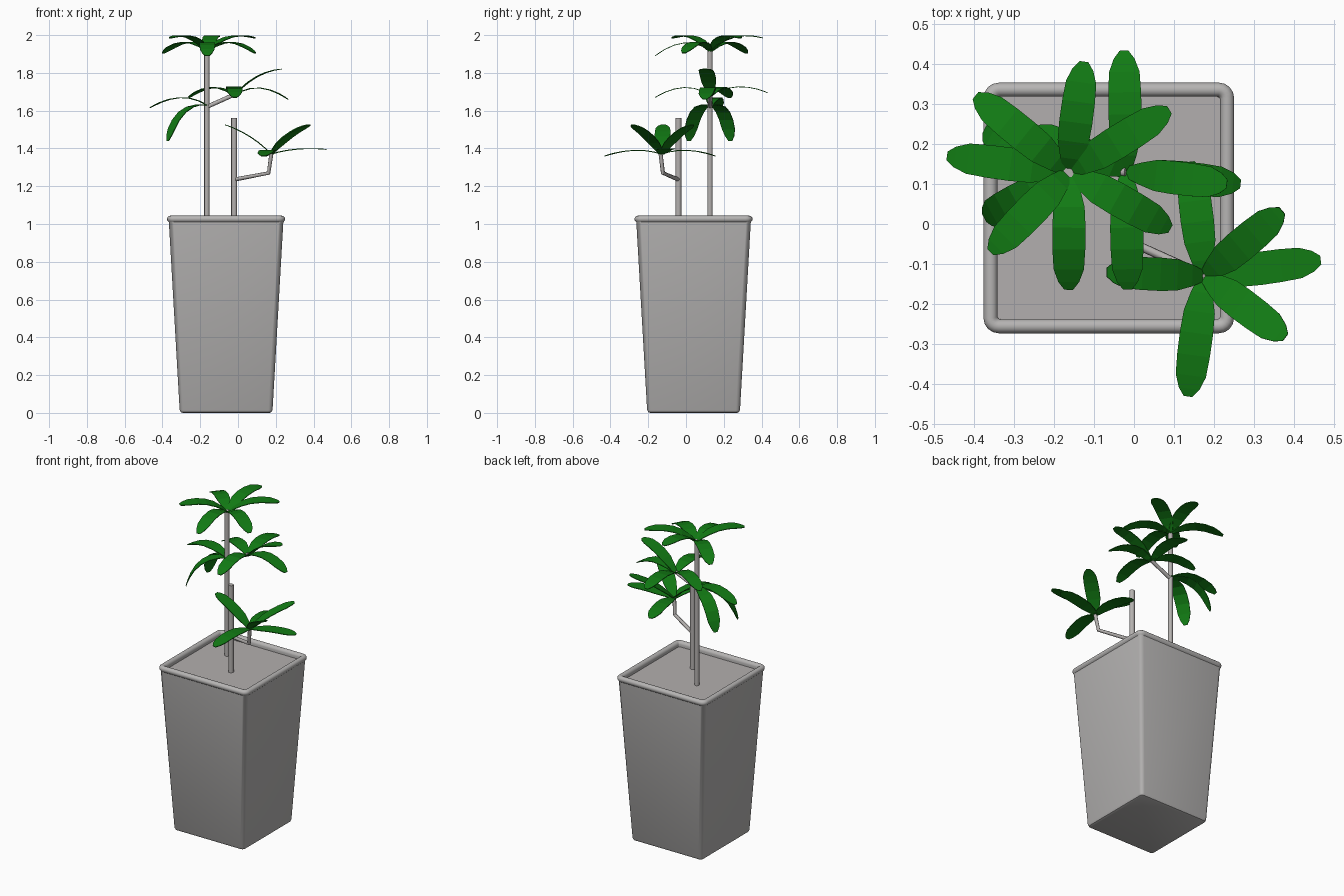
import bpy, bmesh, math
from mathutils import Vector

if "Cube" in bpy.data.objects:
    bpy.data.objects.remove(bpy.data.objects["Cube"])


def material(name, rgb):
    m = bpy.data.materials.new(name)
    m.diffuse_color = (*rgb, 1)
    m.use_nodes = True
    m.node_tree.nodes["Principled BSDF"].inputs["Base Color"].default_value = m.diffuse_color
    return m


GREY = material("pot grey", (0.47, 0.46, 0.455))
SOIL = material("soil grey", (0.45, 0.43, 0.425))
BARK = material("stem grey", (0.46, 0.44, 0.43))
GREEN = material("leaf green", (0.006, 0.2, 0.007))


def finish(bm, name, mats, smooth=None):
    bmesh.ops.recalc_face_normals(bm, faces=bm.faces)
    me = bpy.data.meshes.new(name)
    bm.to_mesh(me)
    bm.free()
    ob = bpy.data.objects.new(name, me)
    bpy.context.collection.objects.link(ob)
    for m in mats:
        me.materials.append(m)
    if smooth:
        bpy.ops.object.select_all(action='DESELECT')
        ob.select_set(True)
        bpy.context.view_layer.objects.active = ob
        bpy.ops.object.shade_smooth_by_angle(angle=math.radians(smooth))
    return ob


def bridge(bm, a, b):
    n = len(a)
    for i in range(n):
        bm.faces.new((a[i], a[(i + 1) % n], b[(i + 1) % n], b[i]))


# Pot: rounded squares lofted along a profile of (half width, height, corner radius)
CX, CY = -0.063, 0.04


def rounded_square(bm, half, z, r, steps=4):
    ring = []
    for q in range(4):
        mid = math.radians(45 + 90 * q)
        sx, sy = math.copysign(1, math.cos(mid)), math.copysign(1, math.sin(mid))
        for s in range(steps + 1):
            a = math.radians(90 * q + 90 * s / steps)
            ring.append(bm.verts.new((CX + sx * (half - r) + r * math.cos(a),
                                      CY + sy * (half - r) + r * math.sin(a), z)))
    return ring


profile = [(0.230, 0.0, 0.012), (0.240, 0.004, 0.018), (0.246, 0.016, 0.022), (0.303, 1.01, 0.025)]
for k in range(9):                                   # rolled rim
    a = math.radians(-50 + 230 * k / 8)
    h = 0.2955 + 0.0175 * math.cos(a)
    profile.append((h, 1.0265 + 0.0175 * math.sin(a), max(0.008, h - 0.275)))
profile.append((0.278, 1.012, 0.008))
bm = bmesh.new()
rings = [rounded_square(bm, *p) for p in profile]
for a, b in zip(rings, rings[1:]):
    bridge(bm, a, b)
bm.faces.new(rings[0])
bm.faces.new(rings[-1]).material_index = 1           # soil surface
finish(bm, "pot", [GREY, SOIL], 40)


# Stems and branches: round tubes along a few points
def tube(name, points, radius, sides=10):
    pts = [Vector(p) for p in points]
    bm = bmesh.new()
    rings = []
    for i, p in enumerate(pts):
        d = Vector((0, 0, 0))
        if i > 0:
            d += (p - pts[i - 1]).normalized()
        if i < len(pts) - 1:
            d += (pts[i + 1] - p).normalized()
        d.normalize()
        u = d.cross(Vector((0.1, 1, 0))).normalized()
        v = d.cross(u)
        rings.append([bm.verts.new(p + radius * (u * math.cos(t) + v * math.sin(t)))
                      for t in (2 * math.pi * k / sides for k in range(sides))])
    for a, b in zip(rings, rings[1:]):
        bridge(bm, a, b)
    bm.faces.new(rings[0])
    bm.faces.new(rings[-1])
    finish(bm, name, [BARK], 50)


tube("tall_stem", [(-0.165, 0.127, 1.0), (-0.165, 0.127, 1.925)], 0.014)
tube("short_stem", [(-0.02, -0.04, 1.0), (-0.02, -0.04, 1.56)], 0.016)
tube("upper_branch", [(-0.165, 0.127, 1.62), (-0.02, 0.13, 1.685)], 0.011)
tube("lower_branch", [(-0.02, -0.04, 1.235), (0.162, -0.122, 1.27), (0.177, -0.135, 1.375)], 0.011)

# Leaves: thin arched strips, widths along the length given as (t, half width)
OUTLINE = [(0, 0.013), (0.15, 0.027), (0.32, 0.039), (0.5, 0.0415),
           (0.68, 0.041), (0.84, 0.038), (0.94, 0.026), (1, 0.011)]


def add_leaf(bm, base, tip, peak, reach):
    """peak: height of the bend above the base, reach: how far out it lies."""
    base, tip = Vector(base), Vector(tip)
    ctrl = base.lerp(tip, reach)
    ctrl.z = base.z + peak
    out = (tip - base).to_2d().normalized()
    side = Vector((-out.y, out.x, 0))
    last = None
    for t, w in OUTLINE:
        p = base * (1 - t) ** 2 + ctrl * 2 * t * (1 - t) + tip * t * t
        pair = [bm.verts.new(p - side * w), bm.verts.new(p + side * w)]
        if last:
            bm.faces.new((last[0], last[1], pair[1], pair[0]))
        last = pair


def cluster(name, base, leaves):
    bm = bmesh.new()
    for x, y, z, peak, reach in leaves:
        add_leaf(bm, base, (x, y, z), peak, reach)
    ob = finish(bm, name, [GREEN])
    mod = ob.modifiers.new("thickness", 'SOLIDIFY')
    mod.thickness = 0.004
    mod.offset = 0


cluster("top_leaves", (-0.162, 0.13, 1.915), [
    (-0.125, 0.405, 1.985, 0.113, 0.4),
    (0.088, 0.285, 1.985, 0.113, 0.4),
    (-0.358, -0.07, 1.985, 0.113, 0.4),
    (-0.395, 0.32, 1.905, 0.1, 0.45),
    (0.09, -0.012, 1.905, 0.1, 0.45),
    (-0.163, -0.163, 1.89, 0.1, 0.45)])

cluster("middle_leaves", (-0.02, 0.13, 1.68), [
    (-0.025, 0.432, 1.695, 0.085, 0.45),
    (-0.016, -0.163, 1.67, 0.09, 0.45),
    (0.265, 0.1, 1.66, 0.09, 0.45),
    (0.232, 0.1, 1.82, 0.13, 0.45),
    (-0.26, 0.23, 1.67, 0.09, 0.45)])

cluster("hanging_leaves", (-0.165, 0.13, 1.63), [
    (-0.466, 0.17, 1.615, 0.085, 0.45),
    (-0.372, 0.015, 1.44, 0.02, 0.75),
    (-0.372, 0.235, 1.44, 0.02, 0.75)])

cluster("low_leaves", (0.175, -0.13, 1.37), [
    (0.466, -0.09, 1.395, 0.04, 0.45),
    (0.135, -0.43, 1.36, 0.045, 0.45),
    (0.14, 0.155, 1.36, 0.045, 0.45),
    (0.37, 0.033, 1.525, 0.105, 0.4),
    (0.378, -0.283, 1.525, 0.105, 0.4),
    (-0.068, -0.12, 1.525, 0.105, 0.4)])
